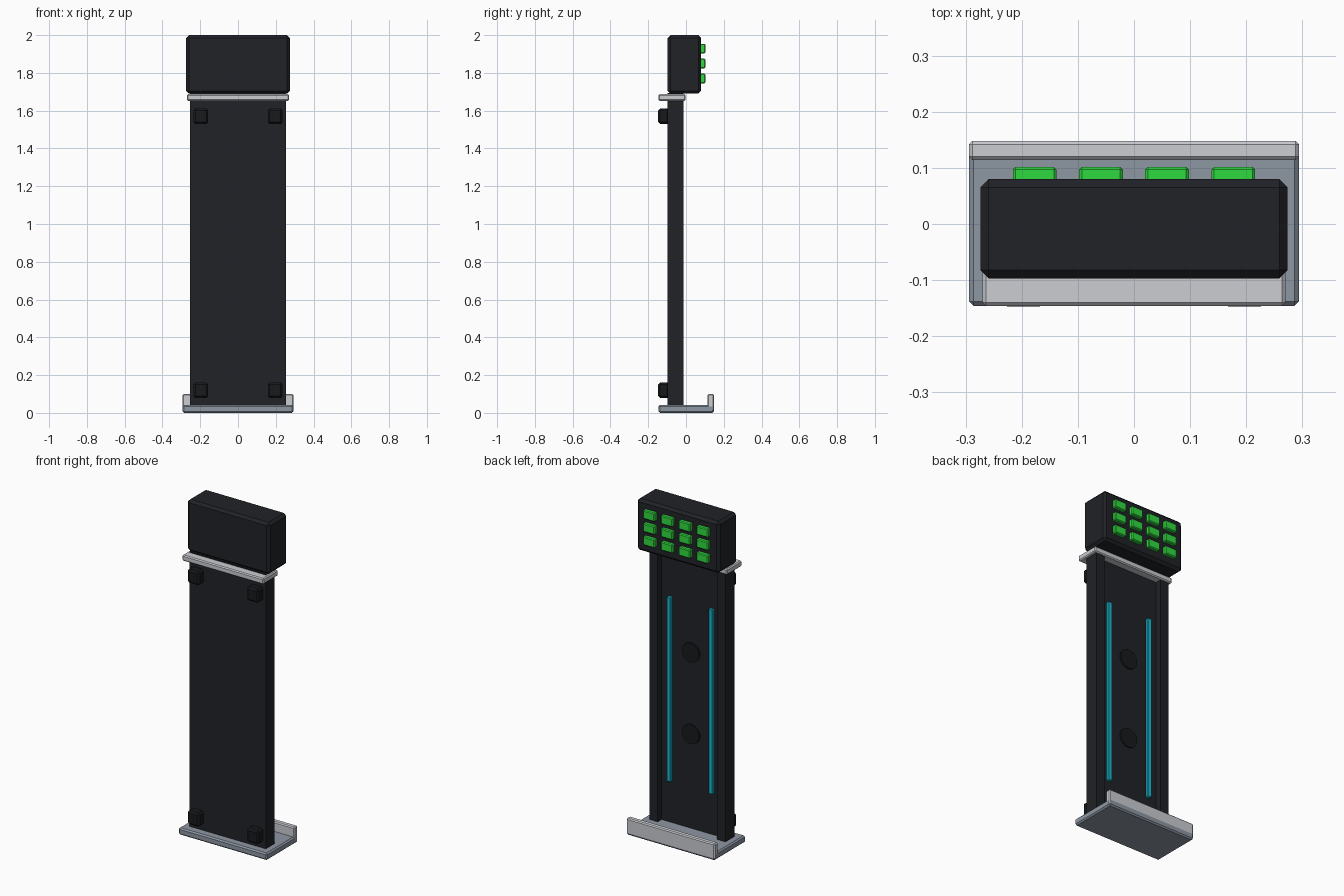
import bpy, bmesh
from mathutils import Matrix

if "Cube" in bpy.data.objects:
    bpy.data.objects.remove(bpy.data.objects["Cube"])


def material(name, rgb):
    m = bpy.data.materials.new(name)
    m.diffuse_color = (*rgb, 1)
    m.use_nodes = True
    m.node_tree.nodes["Principled BSDF"].inputs["Base Color"].default_value = m.diffuse_color
    return m


BLACK = material("black_shell", (0.015, 0.016, 0.02))
RUBBER = material("black_rubber", (0.009, 0.01, 0.012))
GREEN = material("green", (0.03, 0.7, 0.05))
CYAN = material("cyan", (0.01, 0.5, 0.65))
STEEL = material("blue_grey", (0.27, 0.31, 0.37))
LIGHT = material("light_grey", (0.6, 0.61, 0.64))


def finish(name, bm, mat, bevel=0.0):
    if bevel:
        bmesh.ops.bevel(bm, geom=bm.edges[:], offset=bevel, segments=1,
                        affect='EDGES', profile=0.5)
    bmesh.ops.recalc_face_normals(bm, faces=bm.faces[:])
    me = bpy.data.meshes.new(name)
    bm.to_mesh(me)
    bm.free()
    me.materials.append(mat)
    ob = bpy.data.objects.new(name, me)
    bpy.context.collection.objects.link(ob)
    return ob


def box(name, x, y, z, mat, bevel=0.0):
    """Box from (min, max) ranges, with chamfered edges."""
    bm = bmesh.new()
    bmesh.ops.create_cube(bm, size=1)
    for v in bm.verts:
        v.co = [(r[0] + r[1]) / 2 + c * (r[1] - r[0]) for r, c in zip((x, y, z), v.co)]
    return finish(name, bm, mat, bevel)


# Upright body: channel profile extruded upwards, open towards the back
bm = bmesh.new()
profile = [(-0.253, -0.097), (0.253, -0.097), (0.253, -0.013), (0.197, -0.013),
           (0.197, -0.05), (-0.197, -0.05), (-0.197, -0.013), (-0.253, -0.013)]
face = bm.faces.new([bm.verts.new((x, y, 0.003)) for x, y in profile])
top = bmesh.ops.extrude_face_region(bm, geom=[face])["geom"]
bmesh.ops.translate(bm, vec=(0, 0, 1.69),
                    verts=[g for g in top if isinstance(g, bmesh.types.BMVert)])
finish("upright_channel", bm, BLACK)

# Foot tray and its back lip
box("tray_plate", (-0.294, 0.294), (-0.146, 0.148), (0, 0.042), STEEL, 0.008)
box("tray_lip", (-0.294, 0.294), (0.114, 0.148), (0.008, 0.1), LIGHT, 0.006)

# Bracket under the head
box("top_bracket", (-0.27, 0.27), (-0.146, -0.003), (1.652, 1.687), LIGHT, 0.006)

# Head with a grid of square buttons on its back
box("head", (-0.274, 0.274), (-0.097, 0.08), (1.69, 2.0), BLACK, 0.015)
for row, z in enumerate((1.77, 1.85, 1.928)):
    for col in range(4):
        x = (col - 1.5) * 0.118
        box(f"button_{row}_{col}", (x - 0.039, x + 0.039), (0.07, 0.102),
            (z - 0.026, z + 0.026), GREEN, 0.005)

# Front pads, light strips on both sides
for side, s in (("left", -1), ("right", 1)):
    for level, z in (("lower", 0.12), ("upper", 1.57)):
        box(f"{level}_{side}_pad", (s * 0.197 - 0.039, s * 0.197 + 0.039),
            (-0.147, -0.09), (z - 0.041, z + 0.041), RUBBER, 0.01)
    box(f"{side}_light_strip", (s * 0.139 - 0.014, s * 0.139 + 0.014),
        (-0.055, -0.032), (0.29, 1.40), CYAN, 0.004)

# Round knobs on the recessed panel
for level, z in (("lower", 0.61), ("upper", 1.1)):
    bm = bmesh.new()
    bmesh.ops.create_cone(bm, cap_ends=True, segments=24, radius1=0.058, radius2=0.058,
                          depth=0.02, matrix=Matrix.Translation((0, -0.052, z))
                          @ Matrix.Rotation(1.5707963, 4, 'X'))
    finish(f"{level}_disc", bm, RUBBER)
